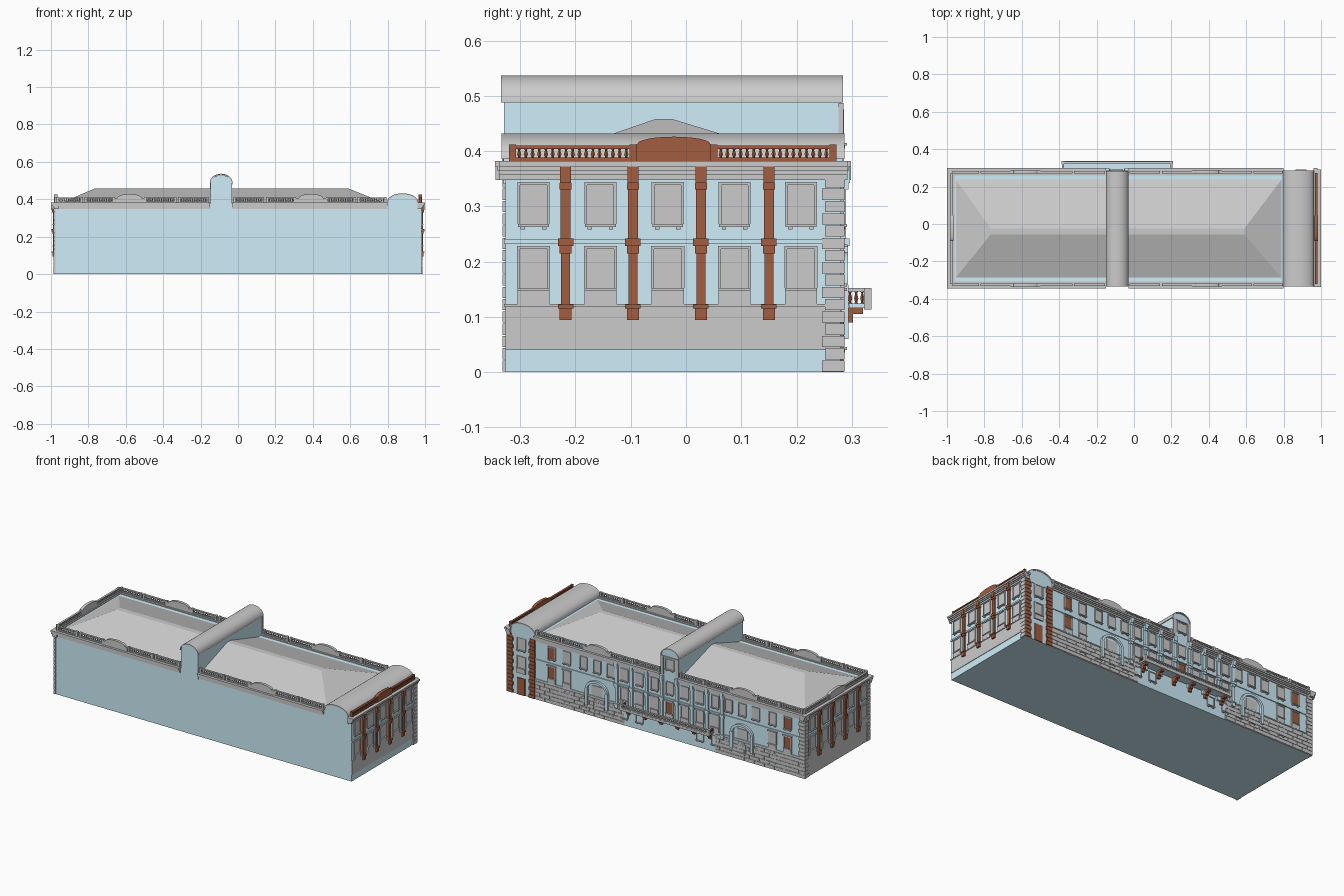
import bpy, bmesh, math

if "Cube" in bpy.data.objects:
    bpy.data.objects.remove(bpy.data.objects["Cube"])

COL = {'blue': (0.62, 0.85, 0.95, 1), 'brown': (0.36, 0.11, 0.05, 1)}
MATS = {}
for n, c in COL.items():
    MATS[n] = bpy.data.materials.new(n)
    MATS[n].diffuse_color = c
PARTS = {}


def part(name, col=None):
    if (name, col) not in PARTS:
        PARTS[(name, col)] = bmesh.new()
    return PARTS[(name, col)]


# Facade coordinates: u along the wall, d outward, z up
def place(side, u, d, z):
    return {'R': (0.98 + d, u, z), 'L': (-0.98 - d, u, z),
            'B': (u, 0.28 + d, z), 'F': (u, -0.327 - d, z)}[side]


def prism(bm, side, outline, d0, d1):
    a = [bm.verts.new(place(side, u, d0, z)) for u, z in outline]
    b = [bm.verts.new(place(side, u, d1, z)) for u, z in outline]
    n = len(a)
    bm.faces.new(a)
    bm.faces.new(b[::-1])
    for i in range(n):
        bm.faces.new((a[i], b[i], b[(i + 1) % n], a[(i + 1) % n]))


def slab(bm, side, u0, u1, z0, z1, d1, d0=-0.004):
    prism(bm, side, [(u0, z0), (u1, z0), (u1, z1), (u0, z1)], d0, d1)


def arc(c, z, hw, rise, n=16):
    return [(c + hw * math.cos(math.pi * i / n), z + rise * math.sin(math.pi * i / n)) for i in range(n + 1)]


def arch_band(bm, side, c, z, hw, rise, t, d0, d1, n=16):
    prism(bm, side, arc(c, z, hw, rise, n) + arc(c, z, hw - t, rise - t, n)[::-1], d0, d1)


def baluster(bm, side, u, d, z0, h):
    x, y, _ = place(side, u, d, 0)
    prof = [(0.0042, 0), (0.0022, .12), (0.0045, .4), (0.002, .78), (0.004, 1)]
    rings = [[bm.verts.new((x + r * math.cos(k * math.pi / 3), y + r * math.sin(k * math.pi / 3), z0 + t * h))
              for k in range(6)] for r, t in prof]
    for a, b in zip(rings, rings[1:]):
        for k in range(6):
            bm.faces.new((a[k], a[(k + 1) % 6], b[(k + 1) % 6], b[k]))


def balustrade(name, col, side, u0, u1, d, z0, z1):
    bm = part(name + '_rails', col)
    slab(bm, side, u0, u1, z0, z0 + 0.006, d + 0.006, d - 0.006)
    slab(bm, side, u0, u1, z1 - 0.006, z1, d + 0.006, d - 0.006)
    for u in (u0 + 0.006, u1 - 0.006):
        slab(bm, side, u - 0.006, u + 0.006, z0, z1 + 0.002, d + 0.007, d - 0.007)
    n = max(1, round((u1 - u0 - 0.02) / 0.0125))
    for i in range(n):
        baluster(part(name + '_balusters', col), side, u0 + 0.012 + (i + .5) * (u1 - u0 - 0.024) / n,
                 d, z0 + 0.005, z1 - z0 - 0.01)


def window(side, u, z0, z1, w, pane=None, apron=False):
    fr, h = part('window_frames'), w / 2
    slab(part('window_panes', pane), side, u - h, u + h, z0, z1, 0.003)
    for a, b in ((-h - .005, -h), (h, h + .005)):
        slab(fr, side, u + a, u + b, z0, z1 + 0.005, 0.006)
    slab(fr, side, u - h, u + h, z1, z1 + 0.005, 0.006)
    slab(fr, side, u - h - 0.004, u + h + 0.004, z0 - 0.005, z0, 0.011)
    if apron:
        slab(fr, side, u - h - 0.004, u + h + 0.004, z0 - 0.031, z0 - 0.005, 0.007)
    else:
        for s in (-1, 1):
            slab(fr, side, u + s * h * .8 - .004, u + s * h * .8 + .004, z0 - 0.01, z0 - 0.005, 0.008)


def quoins(side, u0, u1, col=None, inner=1):
    n = 16
    for i in range(n):
        cut = 0.006 if i % 2 else 0
        a, b = (u0 + cut, u1) if inner > 0 else (u0, u1 - cut)
        slab(part('quoins', col), side, a, b, i * .355 / n + .001, (i + 1) * .355 / n - .001, 0.007)


def cornice(side, u0, u1, col=None):
    for z0, z1, d in ((.348, .357, .005), (.357, .364, .009), (.364, .372, .014), (.372, .382, .019)):
        slab(part('cornice', col), side, u0, u1, z0, z1, d, -0.02)


def pilaster(side, u, col):
    bm = part('pilasters', col)
    for z0, z1, hw, d in ((.094, .115, .011, .013), (.115, .122, .014, .016), (.122, .215, .008, .009),
                          (.215, .228, .011, .013), (.228, .242, .014, .016), (.242, .33, .009, .010),
                          (.33, .342, .011, .014), (.342, .372, .010, .017)):
        slab(bm, side, u - hw, u + hw, z0, z1, d)


# Main body with flat deck
slab(part('body', 'blue'), 'F', -.98, .98, 0, .378, 0, -0.607)

# Hipped roof
bm = part('hip_roof')
lo = [bm.verts.new(p) for p in ((-.955, -.29, .377), (.79, -.29, .377), (.79, .24, .377), (-.955, .24, .377))]
hi = [bm.verts.new(p) for p in ((-.765, -.055, .458), (.59, -.055, .458), (.59, -.025, .458), (-.765, -.025, .458))]
bm.faces.new(hi)
for i in range(4):
    bm.faces.new((lo[i], lo[(i + 1) % 4], hi[(i + 1) % 4], hi[i]))

# Central dormer with barrel roof
C = -0.09
prism(part('dormer', 'blue'), 'B', [(C - .057, .34), (C + .057, .34)] + arc(C, .487, .057, .042), -0.609, 0.0)
arch_band(part('dormer_roof'), 'B', C, .488, .061, .049, .006, -0.615, 0.004)
slab(part('dormer_trim'), 'B', C - .06, C + .06, .48, .487, .005)
for s in (-1, 1):
    slab(part('dormer_trim'), 'B', C + s * .05 - .009, C + s * .05 + .009, .38, .48, .005)
window('B', C, .415, .47, .05)

# End pavilion with segmental vault
prism(part('pavilion', 'blue'), 'B', [(.80, .34), (.96, .34)] + arc(.88, .388, .08, .037), -0.61, 0.004)
arch_band(part('pavilion_roof'), 'B', .88, .386, .083, .046, .008, -0.614, 0.007)

# Cornices, parapets and balustrades
for side, a, b in (('F', -.999, -.15), ('F', -.03, .80), ('B', -.999, -.15), ('B', -.03, .80),
                   ('L', -.345, .299), ('R', -.338, .292), ('B', .96, .98)):
    cornice(side, a, b)
for side in 'FB':
    for a, b in ((-.97, -.83), (-.82, -.66), (-.50, -.33), (-.32, -.155), (-.025, .14), (.15, .31), (.47, .63), (.64, .795)):
        balustrade('parapet', None, side, a, b, -0.003, .382, .41)
    for u in (-.58, .39):
        prism(part('parapet_panels'), side, [(u - .08, .38), (u + .08, .38), (u + .08, .406)] +
              arc(u, .408, .065, .02, 12) + [(u - .08, .406)], -0.01, 0.006)
for side, col in (('R', 'brown'), ('L', None)):
    for a, b in ((-.32, -.09), (.045, .272)):
        balustrade('parapet', col, side, a, b, -0.006, .382, .41)
    prism(part('end_parapet_panel', col), side, [(-.09, .38), (.045, .38), (.045, .413)] +
          arc(-.022, .413, .066, .013, 12) + [(-.09, .413)], -0.014, 0.004)

# End elevations
for side in 'RL':
    base = part('base_course')
    slab(base, side, -.327, .28, .04 if side == 'R' else 0, .12, .003)
    slab(base, side, -.329, .28, .118, .123, .006)
    slab(part('string_course', 'blue'), side, -.329, .28, .232, .241, .005)
    for u in (-.276, -.155, -.033, .088, .208):
        window(side, u, .268, .339, .048)
        window(side, u, .152, .223, .05, None, True)
    for u in (-.218, -.096, .027, .150):
        pilaster(side, u, 'brown')
    quoins(side, .246, .286)
quoins('L', -.332, -.30, None, -1)

# Rear elevation: base with rusticated blocks
for a, b in ((-.98, -.39), (.21, .80)):
    slab(part('base_course'), 'B', a, b, 0, .12, .002)
    for r in range(5):
        n = 9
        w = (b - a) / n
        for i in range(n):
            o = w / 2 if r % 2 else 0
            slab(part('rustic_blocks'), 'B', a + i * w + o + .002, min(b, a + (i + 1) * w + o - .002),
                 r * .022 + .003, r * .022 + .022, .005)
slab(part('string_course', 'blue'), 'B', -.98, .8, .232, .241, .005)
slab(part('string_course', 'blue'), 'B', -.98, .8, .117, .123, .006)

# Rear windows, mirrored about the dormer axis
for off in (0, .1, .2, .3, .39, .48, .57, .68, .78):
    for s in ((1, -1) if off else (1,)):
        u = C + s * off
        brown = off in (0, .78)
        window('B', u, .268, .335, .042, 'brown' if off == .78 else None)
        if off == .48:
            # Arched portal
            slab(part('portal_door'), 'B', u - .035, u + .035, .125, .185, .004)
            arch_band(part('portal_arch', 'blue'), 'B', u, .155, .075, .062, .014, 0, .013)
            for q in (-1, 1):
                slab(part('portal_arch', 'blue'), 'B', u + q * .067 - .009, u + q * .067 + .009, .06, .158, .014)
        elif off not in (.39, .57):
            window('B', u, .152, .22, .044, 'brown' if brown else None, True)
            slab(part('window_hoods'), 'B', u - .03, u + .03, .226, .231, .012)
        if .1 < off < .7:
            window('B', u, .045, .095, .04, 'blue')
for off in (.05, .15, .25, .35):
    for s in (-1, 1):
        pilaster('B', C + s * off, 'blue')

# Pavilion rear: quoins, stacked windows and door
quoins('B', .945, .985, 'brown')
quoins('B', .80, .84, 'brown', -1)
quoins('B', -.985, -.945, None, -1)
window('B', .8925, .268, .335, .05)
window('B', .8925, .16, .225, .05, None, True)
slab(part('side_door', 'brown'), 'B', .867, .918, 0, .10, .005)

# Balcony with balusters and brackets
slab(part('balcony_floor', 'blue'), 'B', -.385, .205, .116, .124, .05)
slab(part('balcony_edge'), 'B', -.388, .208, .113, .126, .056, .046)
balustrade('balcony', None, 'B', -.388, .208, .049, .126, .15)
for u in (-.38, .20):
    slab(part('balcony_piers'), 'B', u - .008, u + .008, .113, .152, .056, .042)
    slab(part('balcony_end_rails'), 'B', u - .005, u + .005, .146, .152, .05)
    for i in range(4):
        baluster(part('balcony_end_balusters', 'brown'), 'B', u, .006 + i * .011, .124, .023)
for i in range(6):
    u = -.36 + i * .108
    for z0, z1, d in ((.075, .09, .012), (.09, .105, .022), (.105, .116, .04)):
        slab(part('balcony_brackets', 'brown'), 'B', u - .009, u + .009, z0, z1, d)

# Turn every part into an object
for (name, col), bm in PARTS.items():
    bmesh.ops.recalc_face_normals(bm, faces=bm.faces)
    me = bpy.data.meshes.new(name)
    bm.to_mesh(me)
    bm.free()
    ob = bpy.data.objects.new(name, me)
    bpy.context.collection.objects.link(ob)
    if col:
        me.materials.append(MATS[col])
    if name.endswith(('_roof', '_balusters', '_arch')) and name != 'hip_roof':
        bpy.ops.object.select_all(action='DESELECT')
        ob.select_set(True)
        bpy.context.view_layer.objects.active = ob
        bpy.ops.object.shade_smooth_by_angle(angle=math.radians(40))

for m in bpy.data.materials:
    if m.users and not m.is_grease_pencil:
        m.use_nodes = True
        m.node_tree.nodes["Principled BSDF"].inputs["Base Color"].default_value = m.diffuse_color
